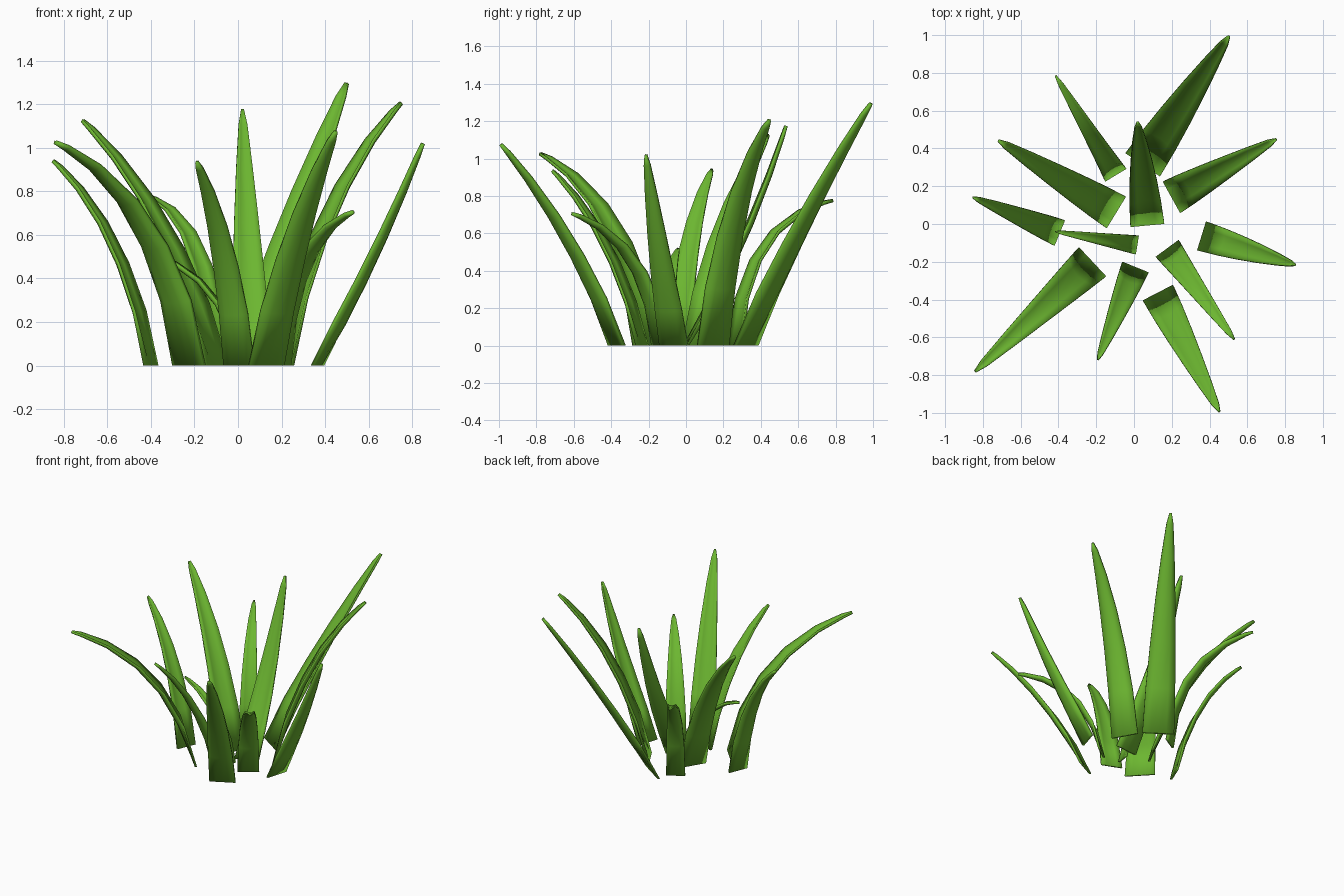
import bpy
from mathutils import Vector

if "Cube" in bpy.data.objects:
    bpy.data.objects.remove(bpy.data.objects["Cube"])

green = bpy.data.materials.new("leaf_green")
green.diffuse_color = (0.15, 0.47, 0.03, 1)
green.use_nodes = True
green.node_tree.nodes["Principled BSDF"].inputs["Base Color"].default_value = green.diffuse_color

# Length positions and relative width along every blade
STEPS = [(0, 1), (0.2, 0.93), (0.4, 0.8), (0.6, 0.63), (0.8, 0.42), (0.95, 0.22), (1, 0.07)]
ACROSS = (-1, -0.5, 0, 0.5, 1)


def blade(name, base, tip, width, bend):
    """Thin solid leaf: arcs from base to tip, straight at the foot, then troughed."""
    base, tip = Vector((*base, 0)), Vector(tip)
    lean = Vector((tip.x - base.x, tip.y - base.y, 0))
    out = lean.normalized()
    side = Vector((-out.y, out.x, 0))
    c, k = 0.5 - bend, 0.5 + bend
    thick = 0.016
    front, back, faces = [], [], []
    for t, w in STEPS:
        u = 2 * t * (1 - t)
        r, z = u * c + t * t, u * k + t * t
        # spine tangent gives the direction of the trough
        dr = (2 * (1 - 2 * t) * c + 2 * t) * lean.length
        dz = (2 * (1 - 2 * t) * k + 2 * t) * tip.z
        under = (out * dz - Vector((0, 0, dr))).normalized()
        if t == 0:
            under = out
        p = base + lean * r + Vector((0, 0, z * tip.z))
        hw = width * w / 2
        depth = hw * (0.25 + 0.2 * t) if t else 0
        for s in ACROSS:
            q = p + side * hw * s + under * depth * (0.5 - s * s)
            front.append(q - under * thick / 2)
            back.append(q + under * thick / 2)
    n, m = len(ACROSS), len(front)
    for i in range(len(STEPS) - 1):
        a = i * n
        for j in range(a, a + n - 1):
            faces.append((j, j + n, j + n + 1, j + 1))                  # inner side
            faces.append((m + j, m + j + 1, m + j + n + 1, m + j + n))  # outer side
        e = a + n - 1
        faces.append((a, m + a, m + a + n, a + n))                      # edges
        faces.append((e, e + n, m + e + n, m + e))
    for j in range(n - 1):                                              # foot and tip caps
        faces.append((j, j + 1, m + j + 1, m + j))
        h = m - n + j
        faces.append((h, m + h, m + h + 1, h + 1))
    mesh = bpy.data.meshes.new(name)
    mesh.from_pydata(front + back, [], faces)
    mesh.polygons.foreach_set("use_smooth", [True] * len(faces))
    mesh.materials.append(green)
    bpy.context.collection.objects.link(bpy.data.objects.new(name, mesh))


# base centre, tip, base width, bend
BLADES = [
    ((0.05, 0.32), (0.50, 0.99, 1.295), 0.22, 0.03),
    ((0.07, 0.00), (0.02, 0.535, 1.175), 0.18, -0.09),
    ((-0.10, 0.265), (-0.415, 0.785, 0.775), 0.13, 0.38),
    ((-0.10, 0.065), (-0.715, 0.44, 1.125), 0.195, 0.15),
    ((-0.40, -0.045), (-0.85, 0.14, 0.94), 0.145, 0.20),
    ((0.01, -0.11), (-0.415, -0.04, 0.515), 0.10, 0.32),
    ((-0.225, -0.205), (-0.84, -0.78, 1.025), 0.21, 0.27),
    ((0.005, -0.235), (-0.19, -0.715, 0.935), 0.15, 0.16),
    ((0.13, -0.37), (0.45, -0.99, 1.075), 0.18, 0.09),
    ((0.18, -0.135), (0.53, -0.61, 0.705), 0.15, 0.31),
    ((0.365, -0.065), (0.85, -0.215, 1.02), 0.16, -0.05),
    ((0.205, 0.145), (0.75, 0.447, 1.205), 0.19, 0.17),
]
for i, args in enumerate(BLADES, 1):
    blade(f"grass_blade_{i}", *args)
